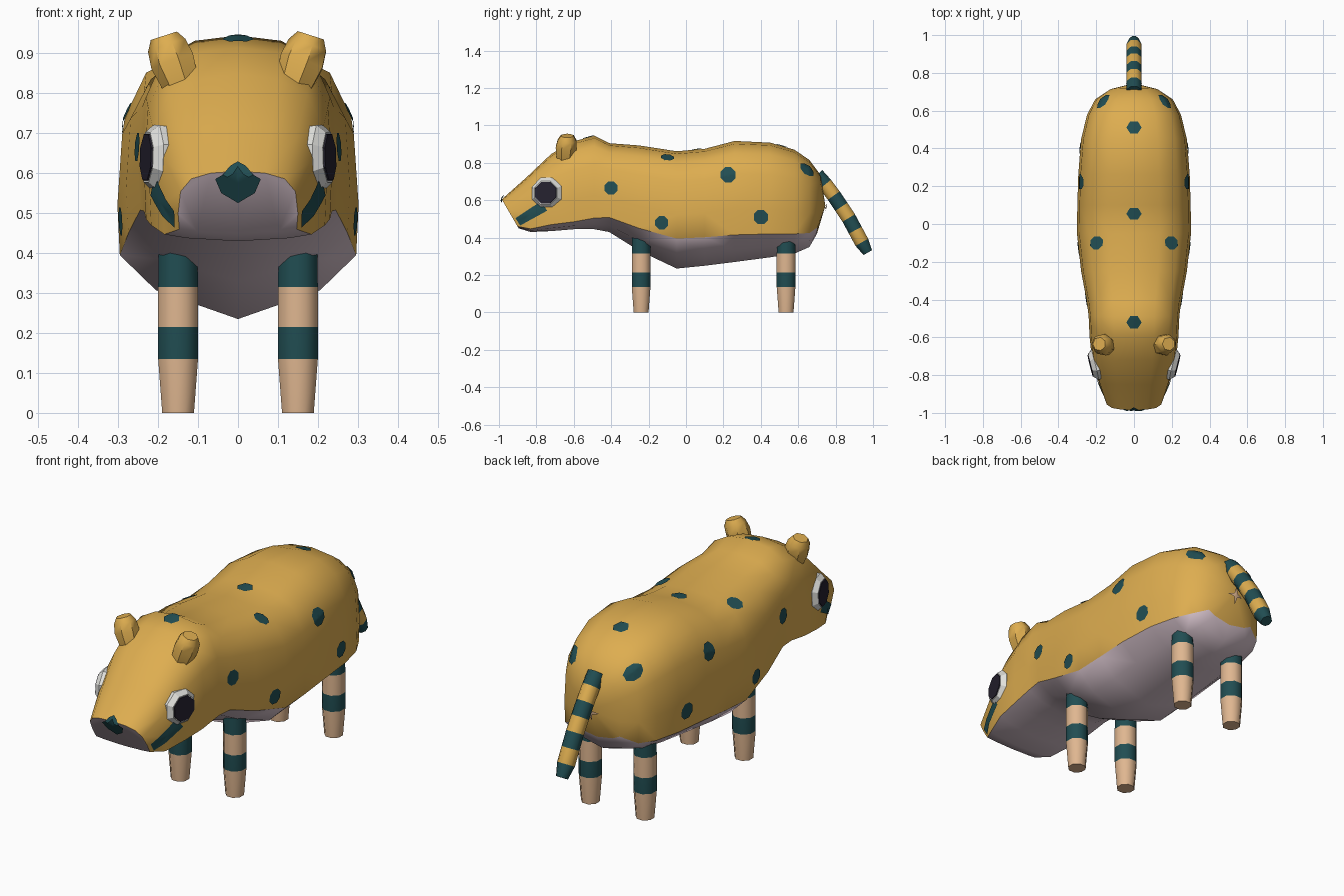
import bpy, bmesh, math
from mathutils import Vector
from mathutils.bvhtree import BVHTree

cube = bpy.data.objects.get("Cube")
if cube:
    bpy.data.objects.remove(cube, do_unlink=True)


def material(name, rgb):
    m = bpy.data.materials.new(name)
    m.use_nodes = True
    m.diffuse_color = (*rgb, 1)
    bsdf = next(n for n in m.node_tree.nodes if n.type == 'BSDF_PRINCIPLED')
    bsdf.inputs["Base Color"].default_value = (*rgb, 1)
    return m


GOLD = material("golden fur", (0.73, 0.42, 0.08))
PINK = material("pale belly", (0.66, 0.53, 0.59))
TEAL = material("dark teal", (0.015, 0.075, 0.085))
TAN = material("tan skin", (0.74, 0.47, 0.28))
WHITE = material("eye white", (0.75, 0.75, 0.72))
DARK = material("eye dark", (0.018, 0.015, 0.028))


def finish(name, bm, mats, angle=40):
    me = bpy.data.meshes.new(name)
    bm.to_mesh(me)
    bm.free()
    for m in mats:
        me.materials.append(m)
    ob = bpy.data.objects.new(name, me)
    bpy.context.collection.objects.link(ob)
    bpy.ops.object.select_all(action='DESELECT')
    ob.select_set(True)
    bpy.context.view_layer.objects.active = ob
    bpy.ops.object.shade_smooth_by_angle(angle=math.radians(angle))
    return ob


def tube(name, path, radii, mats, bands, sides=8, angle=40):
    """Capped tube along a path, one material index per segment."""
    bm = bmesh.new()
    path = [Vector(p) for p in path]
    rings = []
    for i, p in enumerate(path):
        t = (path[min(i + 1, len(path) - 1)] - path[max(i - 1, 0)]).normalized()
        ref = Vector((1, 0, 0)) if abs(t.x) < 0.8 else Vector((0, 1, 0))
        a = (ref - t * ref.dot(t)).normalized()
        b = t.cross(a)
        ang = [2 * math.pi * (k + 0.5) / sides for k in range(sides)]
        rings.append([bm.verts.new(p + radii[i] * (a * math.cos(g) + b * math.sin(g))) for g in ang])
    for i in range(len(rings) - 1):
        for k in range(sides):
            n = (k + 1) % sides
            f = bm.faces.new((rings[i][k], rings[i][n], rings[i + 1][n], rings[i + 1][k]))
            f.material_index = bands[i]
    bm.faces.new(rings[0]).material_index = bands[0]
    bm.faces.new(rings[-1]).material_index = bands[-1]
    bmesh.ops.recalc_face_normals(bm, faces=bm.faces)
    return finish(name, bm, mats, angle)


# Body and head: lofted sections (y top, y bottom, half width, z bottom, z seam, z top)
SECTIONS = [
    (-0.985, -0.895, 0.150, 0.450, 0.460, 0.605),
    (-0.85, -0.83, 0.188, 0.430, 0.447, 0.725),
    (-0.72, -0.72, 0.222, 0.435, 0.470, 0.848),
    (-0.60, -0.60, 0.235, 0.445, 0.485, 0.915),
    (-0.49, -0.49, 0.240, 0.445, 0.505, 0.945),
    (-0.41, -0.41, 0.250, 0.430, 0.508, 0.905),
    (-0.25, -0.25, 0.280, 0.330, 0.450, 0.893),
    (-0.05, -0.05, 0.302, 0.235, 0.395, 0.862),
    (0.10, 0.10, 0.300, 0.250, 0.402, 0.875),
    (0.26, 0.26, 0.295, 0.270, 0.415, 0.917),
    (0.45, 0.45, 0.280, 0.295, 0.420, 0.908),
    (0.58, 0.58, 0.248, 0.315, 0.420, 0.870),
    (0.66, 0.66, 0.205, 0.350, 0.425, 0.815),
    (0.72, 0.70, 0.130, 0.420, 0.455, 0.735),
]
SIDE = [(0.98, 0), (1, 0.27), (0.96, 0.65), (0.78, 0.87), (0.45, 0.97), (0, 1)]

bm = bmesh.new()
rings = []
for yt, yb, w, zb, zs, zt in SECTIONS:
    half = [(0, zb), (0.68 * w, zb + 0.45 * (zs - zb))]
    half += [(fx * w, zs + fz * (zt - zs)) for fx, fz in SIDE]
    loop = half + [(-x, z) for x, z in half[-2:0:-1]]
    rings.append([bm.verts.new((x, yb + (yt - yb) * (z - zb) / (zt - zb), z)) for x, z in loop])
N = len(rings[0])
for r0, r1 in zip(rings, rings[1:]):
    for k in range(N):
        n = (k + 1) % N
        f = bm.faces.new((r0[k], r0[n], r1[n], r1[k]))
        f.material_index = 1 if k in (0, 1, N - 2, N - 1) else 0
bm.faces.new(rings[0]).material_index = 1
tip = bm.verts.new((0, 0.745, 0.57))
for k in range(N):
    bm.faces.new((rings[-1][k], rings[-1][(k + 1) % N], tip))
bmesh.ops.recalc_face_normals(bm, faces=bm.faces)
bmesh.ops.triangulate(bm, faces=bm.faces)
surface = BVHTree.FromBMesh(bm)
finish("body", bm, [GOLD, PINK], 45)


def marking(name, centre, d, outline, mat, lift=0.004):
    """Thin plate: an outline projected along d onto the body."""
    c, d = Vector(centre), Vector(d).normalized()
    u = Vector((1, 0, 0)) if abs(d.x) < 0.3 else Vector((0, 1, 0))
    v = Vector((0, 0, 1)) if abs(d.z) < 0.5 else d.cross(u)
    pts = []
    for (a, b), (e, f) in zip(outline, outline[1:] + outline[:1]):
        pts += [(a + (e - a) * t / 3, b + (f - b) * t / 3) for t in range(3)]
    bm = bmesh.new()

    def drop(a, b):
        o = c + u * a + v * b
        hit, nor, _, _ = surface.ray_cast(o - d * 0.6, d)
        return bm.verts.new(hit + nor * lift if hit else o)

    hub = drop(0, 0)
    layers = [[drop(a * t, b * t) for a, b in pts] for t in (0.35, 0.7, 1)]
    for k in range(len(pts)):
        n = (k + 1) % len(pts)
        bm.faces.new((hub, layers[0][k], layers[0][n]))
        for p, q in zip(layers, layers[1:]):
            bm.faces.new((p[k], q[k], q[n], p[n]))
    bm.normal_update()
    if sum(f.normal.dot(d) for f in bm.faces) > 0:
        bmesh.ops.reverse_faces(bm, faces=bm.faces)
    finish(name, bm, [mat])


def ngon(n, ru, rv, turn=0.5):
    return [(ru * math.cos(2 * math.pi * (k + turn) / n), rv * math.sin(2 * math.pi * (k + turn) / n))
            for k in range(n)]


# Spots along the back
for i, y in enumerate((-0.52, 0.055, 0.51)):
    marking(f"back_spot_{i}", (0, y, 0.9), (0, 0, -1), ngon(6, 0.04, 0.036, 0), TEAL)

# Nose and the small mark under the tail
marking("nose", (0, -0.98, 0.58), (0, 1, 0),
        [(-0.057, 0.01), (0, 0.043), (0.057, 0.01), (0.042, -0.025), (0, -0.05), (-0.042, -0.025)], TEAL, 0.009)
star = [(r * math.cos(k * math.pi / 4), r * math.sin(k * math.pi / 4))
        for k, r in enumerate((0.042, 0.012) * 4)]
marking("rear_mark", (0, 0.745, 0.56), (0, -1, 0), star, TAN, 0.009)

SPOTS = [(-0.4, 0.665, 0.038), (-0.13, 0.48, 0.038), (0.225, 0.735, 0.043), (0.40, 0.51, 0.041)]
for s, label in ((1, "left"), (-1, "right")):
    # Flank and shoulder spots
    for i, (y, z, r) in enumerate(SPOTS):
        marking(f"{label}_flank_spot_{i}", (s * 0.27, y, z), (-s, 0, 0), ngon(8, r, r), TEAL)
    for i, (x, y, z) in enumerate(((0.195, -0.1, 0.825), (0.185, 0.645, 0.78))):
        marking(f"{label}_shoulder_spot_{i}", (s * x, y, z), (-s * 0.75, 0, -0.65), ngon(8, 0.037, 0.036), TEAL)

    # Cheek stripe
    marking(f"{label}_cheek_stripe", (s * 0.18, -0.83, 0.525), (-s, 0, 0),
            [(-0.08, -0.02), (-0.055, -0.06), (0.09, 0.02), (0.05, 0.065)], TEAL)

    # Eye: bevelled white rim with a dark disc
    out = Vector((s * 0.97, -0.24, 0.03)).normalized()
    eye = Vector((s * 0.228, -0.75, 0.64))
    tube(f"{label}_eye_rim", [eye - out * 0.05, eye - out * 0.022, eye], [0.085, 0.088, 0.068],
         [WHITE], [0, 0], 8, 25)
    tube(f"{label}_eye_pupil", [eye - out * 0.003, eye + out * 0.004], [0.064, 0.062], [DARK], [0], 8, 25)

    # Ear
    tube(f"{label}_ear", [(s * 0.14, -0.645, 0.82), (s * 0.162, -0.64, 0.88), (s * 0.176, -0.635, 0.92),
                          (s * 0.184, -0.635, 0.945)],
         [0.048, 0.058, 0.052, 0.036], [GOLD], [0, 0, 0], 7, 50)

    # Banded legs
    for part, y in (("front", -0.24), ("back", 0.535)):
        tube(f"{part}_{label}_leg", [(s * 0.15, y, z) for z in (0, 0.135, 0.215, 0.315, 0.42)],
             [0.043, 0.054, 0.054, 0.054, 0.052], [TAN, TEAL], [0, 1, 0, 1], 8, 50)

# Striped tail
TAIL = [(0.70, 0.735), (0.745, 0.685), (0.79, 0.625), (0.83, 0.565), (0.87, 0.505),
        (0.905, 0.44), (0.94, 0.375), (0.972, 0.32)]
tube("tail", [(0, y, z) for y, z in TAIL], [0.042] * 7 + [0.028], [GOLD, TEAL], [1, 0, 1, 0, 1, 0, 1], 8, 50)
